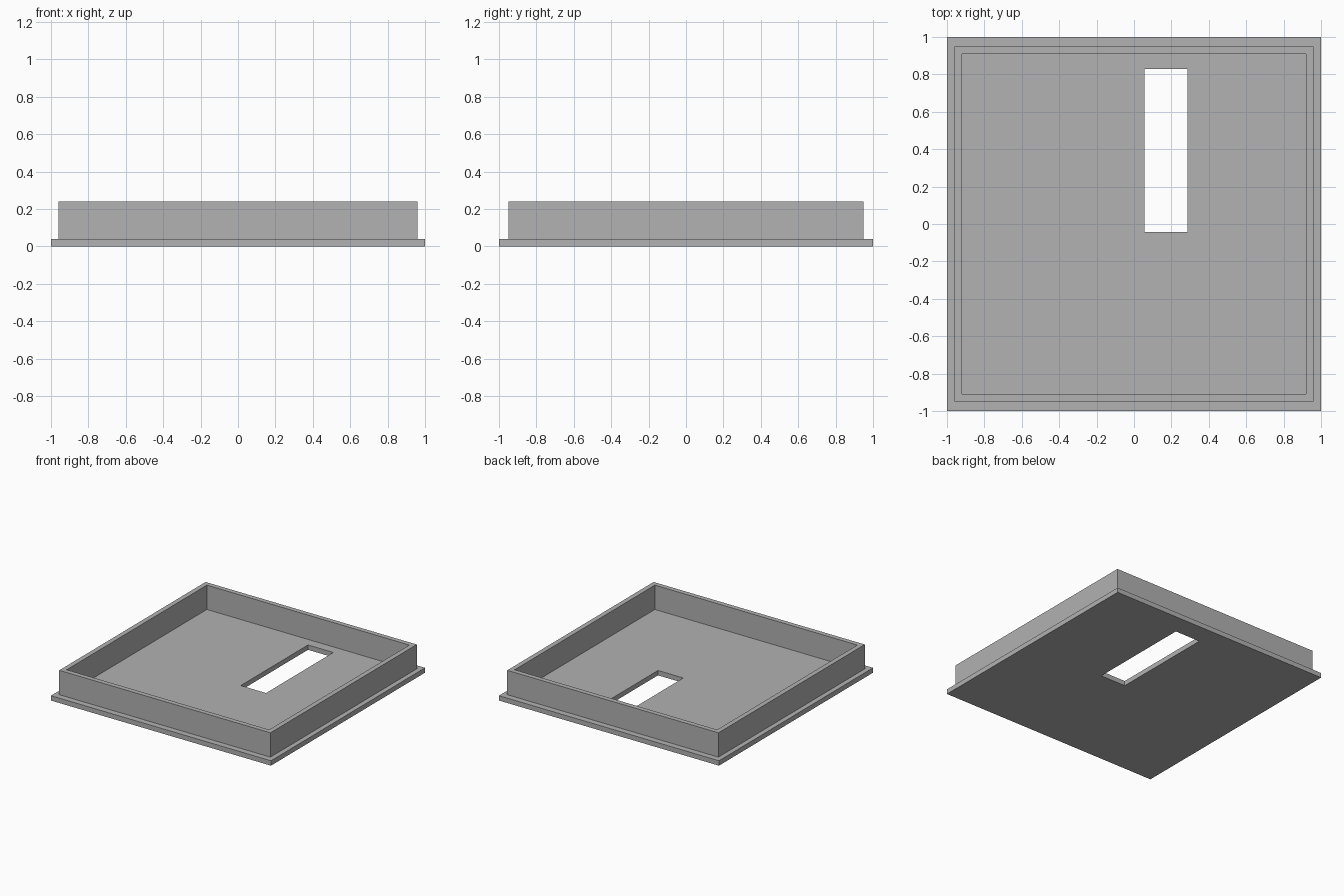
import bpy
import bmesh

cube = bpy.data.objects.get("Cube")
if cube:
    bpy.data.objects.remove(cube, do_unlink=True)

# Single grey material
GREY = (0.445, 0.445, 0.445, 1)
grey = bpy.data.materials.new("grey")
grey.use_nodes = True
grey.diffuse_color = GREY
grey.node_tree.nodes["Principled BSDF"].inputs["Base Color"].default_value = GREY


def rectangular_ring(name, outer, inner, z0, z1):
    """Solid slab with a rectangular opening; rectangles are (x0, x1, y0, y1)."""
    bm = bmesh.new()

    def loop(rect, z):
        x0, x1, y0, y1 = rect
        return [bm.verts.new((x, y, z))
                for x, y in ((x0, y0), (x1, y0), (x1, y1), (x0, y1))]

    # Cross-section corners, swept around the four sides
    loops = [loop(outer, z0), loop(outer, z1), loop(inner, z1), loop(inner, z0)]
    for k, a in enumerate(loops):
        b = loops[(k + 1) % 4]
        for i in range(4):
            j = (i + 1) % 4
            bm.faces.new((a[i], a[j], b[j], b[i]))
    bmesh.ops.recalc_face_normals(bm, faces=bm.faces)
    mesh = bpy.data.meshes.new(name)
    bm.to_mesh(mesh)
    bm.free()
    mesh.materials.append(grey)
    obj = bpy.data.objects.new(name, mesh)
    bpy.context.collection.objects.link(obj)
    return obj


# Base plate with its off-centre slot
rectangular_ring("base_plate", (-1, 1, -1, 1), (0.055, 0.285, -0.043, 0.83), 0, 0.04)

# Upright rim set in from the plate edge
rectangular_ring("rim_wall", (-0.96, 0.96, -0.95, 0.95),
                 (-0.92, 0.92, -0.91, 0.91), 0.04, 0.24)
